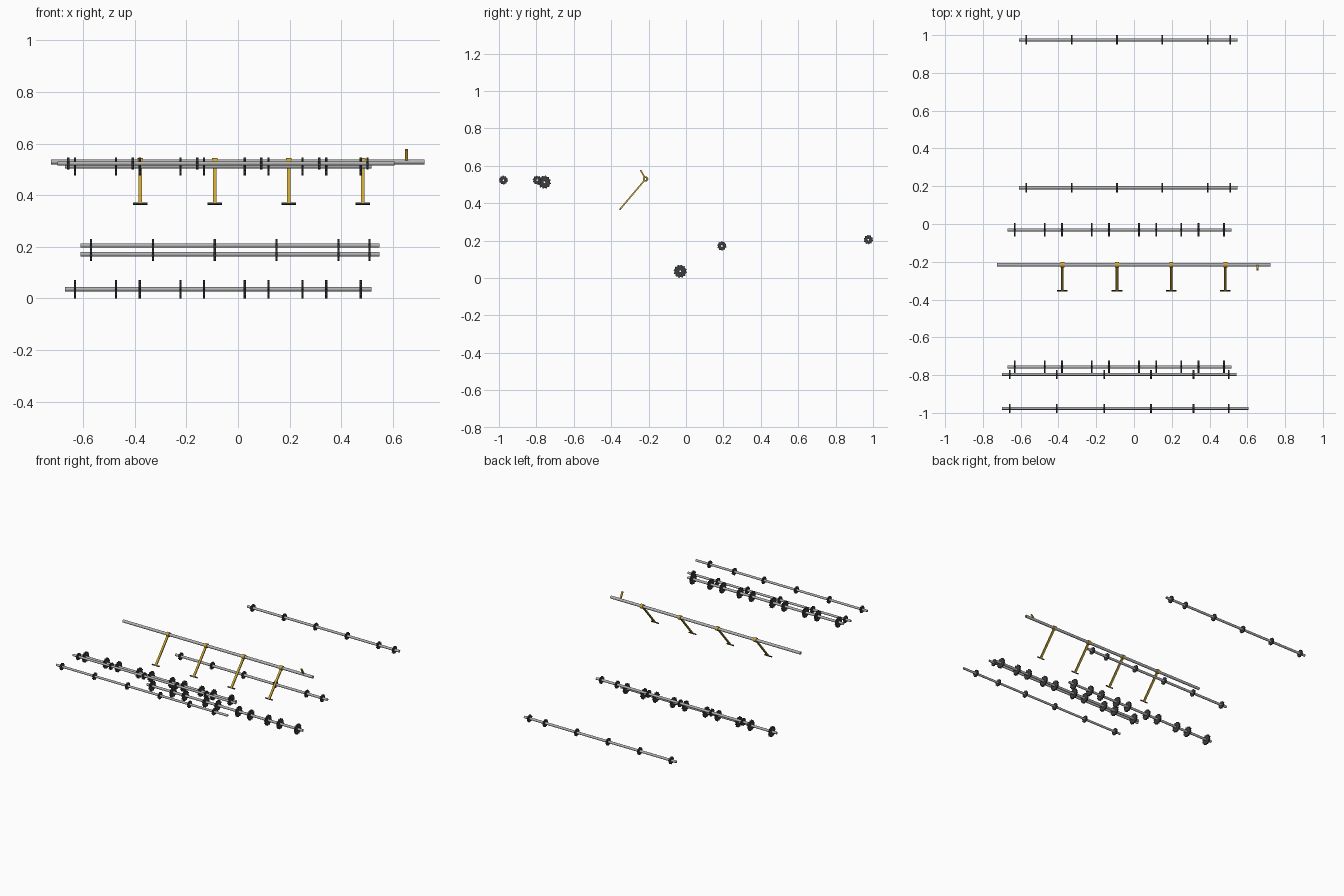
import bpy, bmesh
from math import cos, sin, pi
from mathutils import Vector, Matrix

if "Cube" in bpy.data.objects:
    bpy.data.objects.remove(bpy.data.objects["Cube"])


def material(name, color):
    m = bpy.data.materials.new(name)
    m.diffuse_color = color
    m.use_nodes = True
    m.node_tree.nodes["Principled BSDF"].inputs["Base Color"].default_value = m.diffuse_color
    return m


DARK = material("dark_steel", (0.045, 0.048, 0.05, 1))
GOLD = material("yellow_paint", (0.62, 0.39, 0.035, 1))
STEEL = material("bare_steel", (0.45, 0.45, 0.45, 1))


def finish(bm, name, mat, smooth=False):
    bmesh.ops.recalc_face_normals(bm, faces=bm.faces)
    me = bpy.data.meshes.new(name)
    bm.to_mesh(me)
    bm.free()
    ob = bpy.data.objects.new(name, me)
    bpy.context.collection.objects.link(ob)
    me.materials.append(mat)
    if smooth:
        bpy.ops.object.select_all(action='DESELECT')
        ob.select_set(True)
        bpy.context.view_layer.objects.active = ob
        bpy.ops.object.shade_smooth_by_angle()
    return ob


def add_ring(bm, x0, x1, y, z, outer, inner):
    """Ring along x; outer is a list of radii, one for each angle step."""
    n = len(outer)

    def loop(x, radii):
        return [bm.verts.new((x, y + r * cos(2 * pi * i / n), z + r * sin(2 * pi * i / n)))
                for i, r in enumerate(radii)]
    loops = [loop(x0, outer), loop(x1, outer), loop(x1, [inner] * n), loop(x0, [inner] * n)]
    for a, b in zip(loops, loops[1:] + loops[:1]):
        for i in range(n):
            j = (i + 1) % n
            bm.faces.new((a[i], a[j], b[j], b[i]))


def shaft(name, x0, x1, y, z, r):
    # hollow tube
    bm = bmesh.new()
    add_ring(bm, x0, x1, y, z, [r] * 24, r * 0.55)
    finish(bm, name, STEEL, True)


def sprockets(name, xs, y, z, r, bore, teeth, width):
    # toothed plates, bored for the shaft
    bm = bmesh.new()
    root = r * 0.86
    outline = [root, root, r, r] * teeth
    for x in xs:
        add_ring(bm, x - width / 2, x + width / 2, y, z, outline, bore)
    finish(bm, name, DARK)


# sprocket shafts: name, x0, x1, y, z, shaft radius, sprocket xs, radius, teeth, width
SMALL_A = (-0.57, -0.33, -0.09, 0.15, 0.39, 0.509)
SMALL_B = (-0.658, -0.408, -0.158, 0.09, 0.315, 0.502)
LARGE = (-0.632, -0.473, -0.381, -0.223, -0.132, 0.026, 0.118, 0.25, 0.342, 0.476)
ROWS = [
    ("rear_shaft", -0.61, 0.548, 0.975, 0.205, 0.0083, SMALL_A, 0.025, 10, 0.008),
    ("inner_rear_shaft", -0.61, 0.548, 0.192, 0.171, 0.0083, SMALL_A, 0.025, 10, 0.008),
    ("lower_drive_shaft", -0.671, 0.517, -0.031, 0.0355, 0.0083, LARGE, 0.0355, 12, 0.009),
    ("upper_drive_shaft", -0.671, 0.517, -0.757, 0.512, 0.0083, LARGE, 0.0355, 12, 0.009),
    ("inner_front_shaft", -0.70, 0.542, -0.796, 0.523, 0.0075, SMALL_B, 0.024, 10, 0.008),
    ("front_shaft", -0.70, 0.606, -0.976, 0.523, 0.0075, SMALL_B, 0.024, 10, 0.008),
]
for name, x0, x1, y, z, r, xs, R, teeth, w in ROWS:
    shaft(name, x0, x1, y, z, r)
    sprockets(name.replace("shaft", "sprockets"), xs, y, z, R, r, teeth, w)

# pivot shaft carrying the arms
PY, PZ = -0.216, 0.529
shaft("pivot_shaft", -0.724, 0.723, PY, PZ, 0.0095)


def bar(name, x, start, end, width, thick, mat):
    """Flat bar in a yz plane between two (y, z) points."""
    a, b = Vector((x, *start)), Vector((x, *end))
    d = (b - a).normalized()
    side = Vector((1, 0, 0))
    rot = Matrix((side, d.cross(side), d)).transposed().to_4x4()
    bm = bmesh.new()
    bmesh.ops.create_cube(bm, size=1, matrix=Matrix.Translation((a + b) / 2) @ rot
                          @ Matrix.Diagonal((width, thick, (b - a).length, 1)))
    finish(bm, name, mat)


# four arms with hub and foot bar
D = Vector((-0.138, -0.163)).normalized()
P = Vector((PY, PZ))
TIP = Vector((-0.353, 0.367))
for i, x in enumerate((-0.379, -0.09, 0.197, 0.484)):
    bm = bmesh.new()
    add_ring(bm, x - 0.01, x + 0.01, PY, PZ, [0.0145] * 24, 0.0095)
    finish(bm, f"arm_hub_{i}", GOLD, True)
    bar(f"arm_{i}", x, P + D * 0.013, TIP, 0.014, 0.008, GOLD)
    bar(f"arm_foot_{i}", x, TIP - D * 0.004, TIP + D * 0.004, 0.056, 0.006, DARK)

# control lever
LEVER = Vector((-0.243, 0.577))
bar("control_lever", 0.653, P + (LEVER - P).normalized() * 0.008, LEVER, 0.011, 0.008, GOLD)
